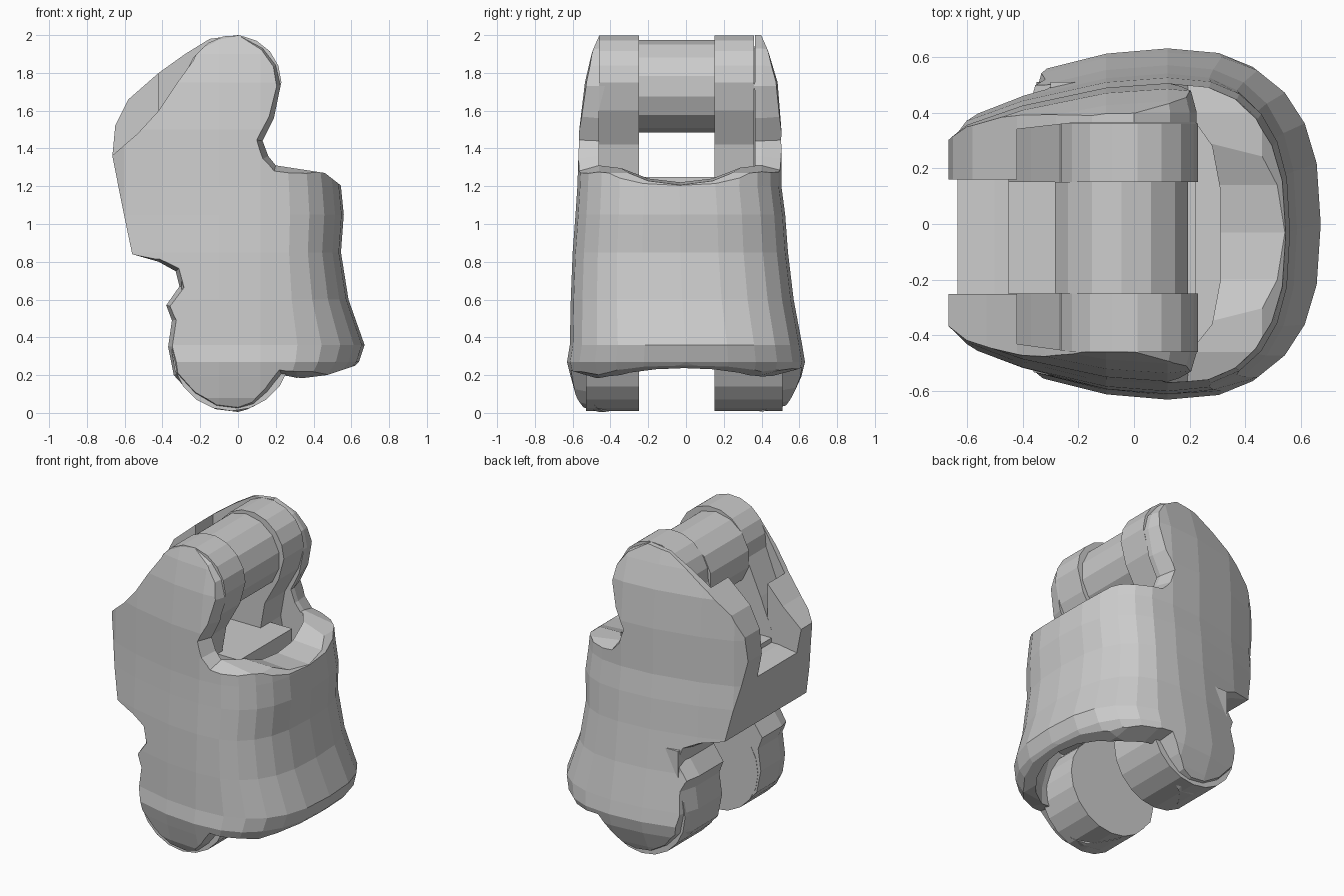
import bpy, bmesh, math
from math import sin, cos, pi
from mathutils import Vector

if "Cube" in bpy.data.objects:
    bpy.data.objects.remove(bpy.data.objects["Cube"])


def finish(name, bm):
    bmesh.ops.recalc_face_normals(bm, faces=bm.faces)
    me = bpy.data.meshes.new(name)
    bm.to_mesh(me)
    bm.free()
    ob = bpy.data.objects.new(name, me)
    bpy.context.collection.objects.link(ob)
    return ob


def loft(name, rings):
    bm = bmesh.new()
    vs = [[bm.verts.new(p) for p in r] for r in rings]
    n = len(vs[0])
    for a, b in zip(vs, vs[1:]):
        for i in range(n):
            j = (i + 1) % n
            bm.faces.new((a[i], a[j], b[j], b[i]))
    bm.faces.new(vs[0])
    bm.faces.new(vs[-1])
    return finish(name, bm)


def prism(name, poly, y0, y1):
    return loft(name, [[(x, y, z) for x, z in poly] for y in (y0, y1)])


def boolean(ob, cutter, op='DIFFERENCE'):
    m = ob.modifiers.new("cut", 'BOOLEAN')
    m.operation, m.object, m.solver = op, cutter, 'EXACT'
    bpy.context.view_layer.objects.active = ob
    bpy.ops.object.modifier_apply(modifier=m.name)
    bpy.data.objects.remove(cutter)


def circle(cx, cz, r, n, a0=0, a1=2 * pi, closed=True):
    k = n if closed else n - 1
    return [(cx + r * cos(a0 + (a1 - a0) * i / k),
             cz + r * sin(a0 + (a1 - a0) * i / k)) for i in range(n)]


def inset(poly, d):
    """Move every point of a counter-clockwise outline inwards."""
    out = []
    for i, p in enumerate(poly):
        t = Vector(poly[(i + 1) % len(poly)]) - Vector(poly[i - 1])
        t.normalize()
        out.append((p[0] - t.y * d, p[1] + t.x * d))
    return out


# Outer skin: D-shaped sections (z, front x, half width, y centre)
rows = [(-0.05, .60, .50, -.01), (.08, .60, .57, -.01), (.19, .57, .61, 0),
        (.27, .64, .63, 0), (.36, .67, .615, 0), (.6, .585, .59, -.02),
        (.85, .545, .57, -.03), (1.05, .56, .555, -.03), (1.2, .545, .54, -.035),
        (1.5, .5, .535, -.03), (1.75, .5, .51, -.025), (1.9, .5, .47, -.03),
        (2.1, .5, .40, -.03)]


def section(z, xf, w, c):
    half = [(-.70, .57), (-.60, .72), (-.4, .85), (-.1, .97), (.12, 1.0)]
    e = 2 / 2.6
    for i in range(1, 6):
        t = i * pi / 12
        half.append((.12 + (xf - .12) * sin(t) ** e, cos(t) ** e))
    return ([(x, c + w * y, z) for x, y in half] + [(xf, c, z)]
            + [(x, c - w * y, z) for x, y in reversed(half)])


shell = loft("outer_shell", [section(*r) for r in rows])

# Side silhouette trims the skin, tapering so its outer edges soften
outline = [(0, .005), (.09, .03), (.17, .10), (.24, .19), (.31, .18), (.47, .20),
           (.62, .25), (.7, .33), (.7, 1.1), (.55, 1.2), (.46, 1.27), (.2, 1.31),
           (.16, 1.36), (.13, 1.44), (.19, 1.56), (.225, 1.73), (.2, 1.84),
           (.13, 1.93), (0, 2.0), (-.15, 1.98), (-.28, 1.9), (-.42, 1.8),
           (-.58, 1.66), (-.65, 1.52), (-.665, 1.36), (-.61, 1.08), (-.56, .84),
           (-.42, .8), (-.33, .75), (-.31, .67), (-.38, .57), (-.35, .49),
           (-.37, .35), (-.34, .2), (-.24, .09), (-.12, .02)]
boolean(shell, loft("cut", [[(x, y, z) for x, z in inset(outline, d)] for y, d in
                            ((-.7, .07), (-.46, 0), (.4, 0), (.7, .08))]), 'INTERSECT')

# Lower rear edge on the front side
boolean(shell, prism("cut", [(-.15, 1.985), (-.32, 1.75), (-.42, 1.6), (-.53, 1.48),
                             (-.68, 1.35), (-.9, 1.35), (-.9, 2.2), (-.15, 2.2)], -.9, -.05))

# Upper cavity with rounded front corners
plan = [(-.42, -.43), (-.2, -.46), (.2, -.46), (.28, -.36), (.31, -.2), (.31, .12),
        (.28, .28), (.22, .365), (-.2, .365), (-.42, .34)]
boolean(shell, loft("cut", [[(x, y, z) for x, y in plan] for z in (1.08, 2.2)]))

# Rear slot and dipped front rim
boolean(shell, prism("cut", [(-.9, 1.16), (-.5, 1.22), (-.1, 1.22), (-.1, 2.2),
                             (-.9, 2.2)], -.251, .159))
dip = [(-.03 + .55 * cos(a * pi / 10), 1.6 + .405 * sin(a * pi / 10)) for a in range(20)]
boolean(shell, loft("cut", [[(x, y, z + dz) for y, z in dip]
                            for x, dz in ((.24, .03), (.9, -.01))]))

# Lower gap between the lugs and hollow under the front pad
boolean(shell, prism("cut", [(-.9, -.2), (.36, -.2), (.36, .5), (.2, .73),
                             (-.9, .73)], -.252, .152))
hollow = circle(.2, -.01, .5, 20)
boolean(shell, loft("cut", [[(.2 + (x - .2) * kx, y * ky, z) for x, y in hollow]
                            for z, kx, ky in ((-.2, .78, 1.0), (.3, .76, .98),
                                              (.55, .6, .85))]))

# Hinge parts on either side of the central gap
for side, outer, inner in (("front", -.46, -.25), ("back", .36, .15)):
    # Upper arm curving down into the body
    arm = circle(-.02, 1.75, .25, 10, 0, pi * 1.03, False)
    arm += [(-.37, 1.5), (-.45, 1.3), (-.45, 1.05), (.1, 1.05), (.06, 1.25),
            (.09, 1.42), (.19, 1.6)]
    prism(side + "_upper_arm", arm, outer, inner)
    # Lower round lug and the web joining it to the body
    lug_end = -.53 if outer < 0 else .51
    prism(side + "_lower_lug", circle(-.035, .325, .315, 20), lug_end, inner)
    prism(side + "_lug_web", [(-.3, .3), (.15, .3), (.2, .75), (-.3, .75)],
          lug_end, inner)

# Cross pin and floor bar inside the cavity
prism("cross_pin", circle(-.045, 1.73, .245, 14, pi / 14, 2 * pi + pi / 14), -.25, .15)
prism("floor_bar", [(-.45, 1.0), (.22, 1.0), (.22, 1.25), (-.45, 1.25)], -.3, .25)
